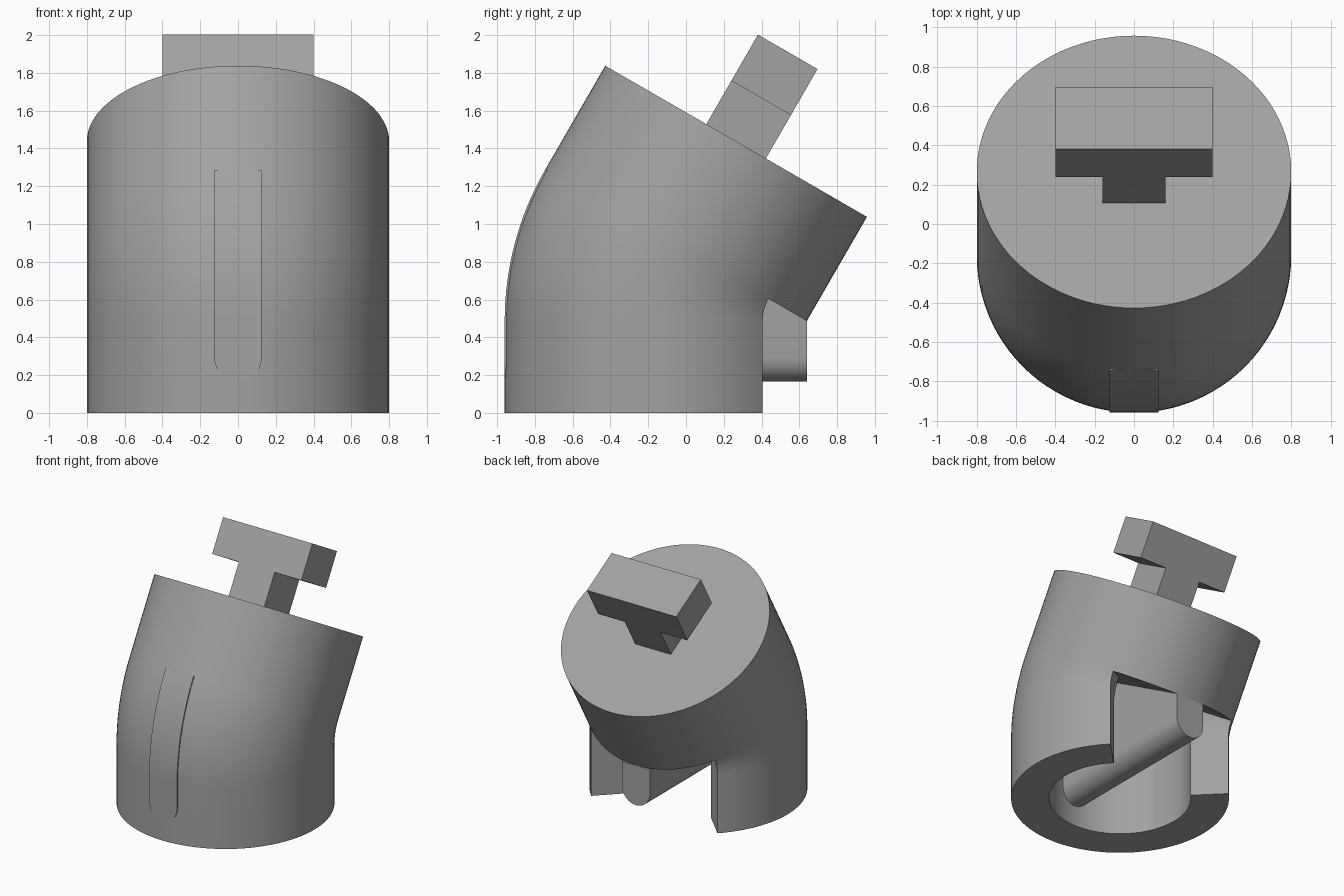
import bpy, bmesh, math
from mathutils import Vector

if "Cube" in bpy.data.objects:
    bpy.data.objects.remove(bpy.data.objects["Cube"])

R, RI = 0.8, 0.52            # outer and bore radius
CY = -0.16                   # axis of the lower section
PY, PZ = 0.64, 0.487         # pivot line of the bend
BEND = math.radians(30)
UPPER = 0.636                # length of the straight upper section
N, STEPS = 96, 16
AXIS = Vector((0, math.sin(BEND), math.cos(BEND)))

grey = bpy.data.materials.new("grey")
grey.diffuse_color = (0.36, 0.36, 0.36, 1)
grey.use_nodes = True
grey.node_tree.nodes["Principled BSDF"].inputs["Base Color"].default_value = grey.diffuse_color


def bent(x, y, t):
    """Point (x, y) of the cross-section after turning by t around the pivot."""
    return Vector((x, PY + (y - PY) * math.cos(t), PZ - (y - PY) * math.sin(t)))


def on_circle(r, k):
    a = 2 * math.pi * k / N
    return r * math.cos(a), CY + r * math.sin(a)


def finish(bm, name):
    bmesh.ops.remove_doubles(bm, verts=bm.verts, dist=1e-5)
    bmesh.ops.recalc_face_normals(bm, faces=bm.faces)
    mesh = bpy.data.meshes.new(name)
    bm.to_mesh(mesh)
    bm.free()
    mesh.materials.append(grey)
    ob = bpy.data.objects.new(name, mesh)
    bpy.context.collection.objects.link(ob)
    bpy.ops.object.select_all(action='DESELECT')
    ob.select_set(True)
    bpy.context.view_layer.objects.active = ob
    bpy.ops.object.shade_smooth_by_angle(angle=math.radians(30))
    return ob


turns = [BEND * i / STEPS for i in range(STEPS + 1)]

# Elbow body: C-shaped socket, open by 90 degrees at the back, swept through the bend
bm = bmesh.new()
first, last = 3 * N // 8, 9 * N // 8
section = [on_circle(R, k) for k in range(first, last + 1)]
section += [on_circle(RI, k) for k in range(last, first - 1, -1)]
rings = [[bm.verts.new((x, y, 0)) for x, y in section]]
rings += [[bm.verts.new(bent(x, y, t)) for x, y in section] for t in turns]
count = len(section)
for a, b in zip(rings, rings[1:]):
    for i in range(count):
        j = (i + 1) % count
        bm.faces.new((a[i], a[j], b[j], b[i]))
half = count // 2
for i in range(half - 1):                       # bottom rim
    r = rings[0]
    bm.faces.new((r[i], r[i + 1], r[count - 2 - i], r[count - 1 - i]))

# Socket ceiling and solid upper section
outer, inner = rings[-1][:half], rings[-1][half:]
gap = [bm.verts.new(bent(*on_circle(R, k), BEND)) for k in range(last + 1, first + N)]
bm.faces.new([outer[-1]] + gap + [outer[0]] + inner[::-1])
low = outer + gap
high = [bm.verts.new(v.co + AXIS * UPPER) for v in low]
for i in range(N):
    j = (i + 1) % N
    bm.faces.new((low[i], low[j], high[j], high[i]))
bm.faces.new(high)
finish(bm, "elbow_body")

# Cross bar: round-bottomed web that follows the bend
bm = bmesh.new()
W, BOTTOM = 0.125, 0.165


def bar_end(y):
    pts = [bent(W, y, t) for t in reversed(turns)]
    for i in range(17):
        a = math.pi * i / 16
        pts.append(Vector((W * math.cos(a), y, BOTTOM + W - W * math.sin(a))))
    pts += [bent(-W, y, t) for t in turns]
    return [bm.verts.new(p) for p in pts]


front, back = bar_end(CY - R), bar_end(PY)
n = len(front)
for i in range(n):
    j = (i + 1) % n
    bm.faces.new((front[i], front[j], back[j], back[i]))
for end in (front, back):
    for i in range(n // 2):
        quad = [end[i], end[i + 1], end[n - 2 - i], end[n - 1 - i]]
        bm.faces.new(list(dict.fromkeys(quad)))
bmesh.ops.dissolve_degenerate(bm, dist=1e-5, edges=bm.edges)
finish(bm, "cross_bar")

# T-shaped lug standing on the slanted top
bm = bmesh.new()
base = bent(0, CY, BEND) + AXIS * UPPER
side = Vector((0, math.cos(BEND), -math.sin(BEND)))
D, H1, H2 = 0.182, 0.265, 0.547
tee = [(0.16, 0), (0.16, H1), (0.4, H1), (0.4, H2)]
tee += [(-x, h) for x, h in reversed(tee)]
faces = [[bm.verts.new(base + Vector((x, 0, 0)) + AXIS * h + side * s) for x, h in tee]
         for s in (-D, D)]
for f in faces:
    bm.faces.new(f)
for i in range(len(tee)):
    j = (i + 1) % len(tee)
    bm.faces.new((faces[0][i], faces[0][j], faces[1][j], faces[1][i]))
finish(bm, "tee_lug")
